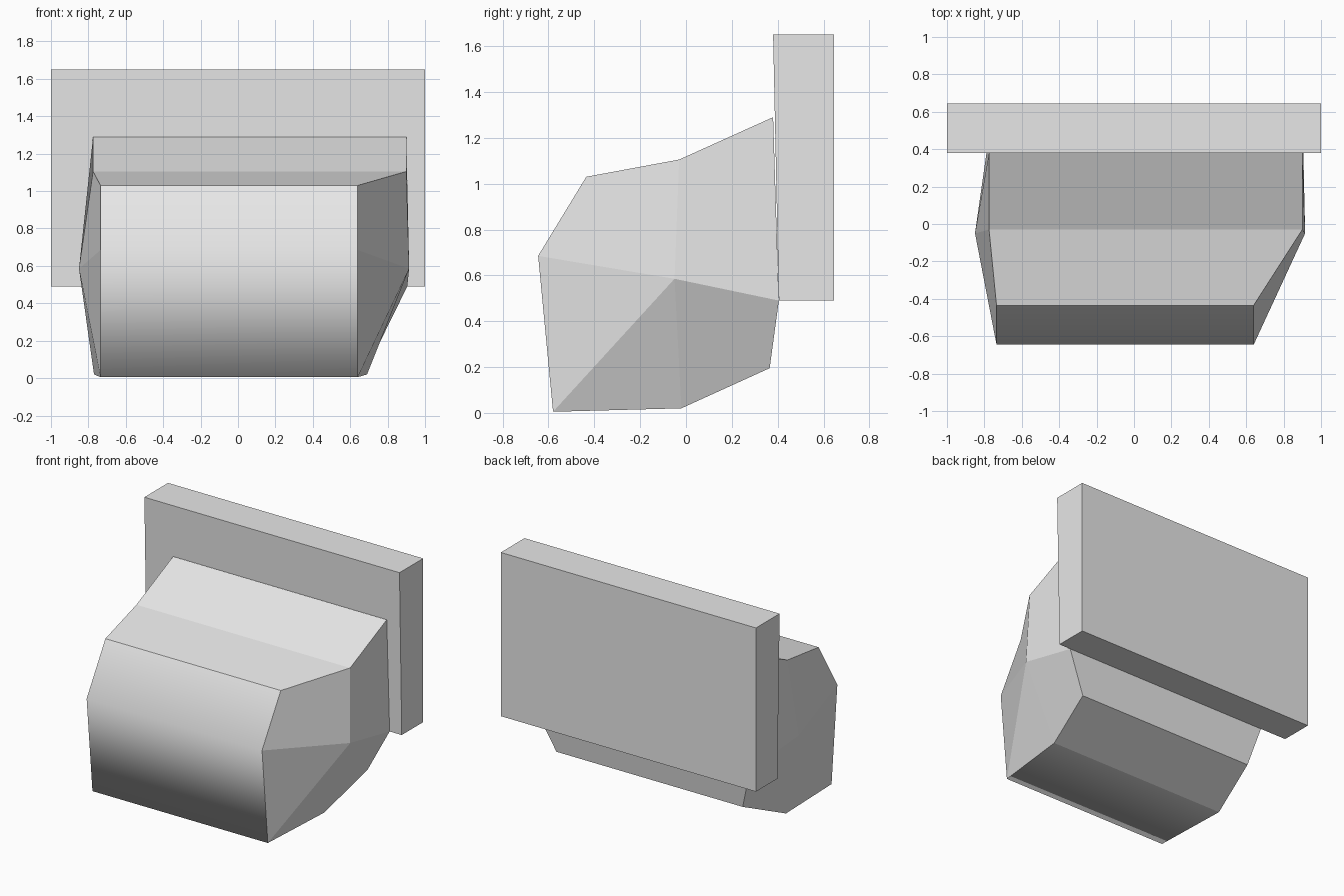
import bpy
import bmesh

cube = bpy.data.objects.get("Cube")
if cube:
    bpy.data.objects.remove(cube, do_unlink=True)

grey = bpy.data.materials.new("light_grey")
grey.use_nodes = True
grey.diffuse_color = (0.8, 0.8, 0.8, 1)
grey.node_tree.nodes["Principled BSDF"].inputs["Base Color"].default_value = (0.8, 0.8, 0.8, 1)


def finish(bm, name):
    bmesh.ops.recalc_face_normals(bm, faces=bm.faces)
    mesh = bpy.data.meshes.new(name)
    bm.to_mesh(mesh)
    bm.free()
    mesh.materials.append(grey)
    obj = bpy.data.objects.new(name, mesh)
    bpy.context.collection.objects.link(obj)
    return obj


def loft(bm, profile):
    """Stretch a side outline of (y, z, x_min, x_max) points across the width."""
    low = [bm.verts.new((a, y, z)) for y, z, a, b in profile]
    high = [bm.verts.new((b, y, z)) for y, z, a, b in profile]
    n = len(profile)
    bands = [bm.faces.new((low[i], low[(i + 1) % n], high[(i + 1) % n], high[i]))
             for i in range(n)]
    return low, high, bands


# Back plate, with a slightly sloping front
bm = bmesh.new()
plate = [(0.645, 0.49), (0.645, 1.65), (0.38, 1.65), (0.405, 0.49)]
low, high, bands = loft(bm, [(y, z, -1, 1) for y, z in plate])
bm.faces.new(low)
bm.faces.new(high)
finish(bm, "back_plate")

# Body outline, from the upper front edge down and around to the top
bm = bmesh.new()
outline = [
    (-0.435, 1.03, -0.735, 0.64),   # upper front
    (-0.645, 0.685, -0.735, 0.64),  # nose
    (-0.58, 0.005, -0.735, 0.64),   # lower front
    (-0.02, 0.02, -0.77, 0.69),     # underside
    (0.365, 0.195, -0.70, 0.76),    # lower back
    (0.405, 0.49, -0.785, 0.905),   # plate bottom
    (0.38, 1.29, -0.775, 0.90),     # plate joint
    (-0.03, 1.105, -0.775, 0.90),   # top crease
]
low, high, bands = loft(bm, outline)

# Each side bulges out to one point, with facets around it
for ring, x in ((low, -0.85), (high, 0.915)):
    peak = bm.verts.new((x, -0.05, 0.585))
    for corners in ((1, 0, 7), (7, 6, 5), (5, 4, 3), (3, 2), (2, 1)):
        bm.faces.new([peak] + [ring[i] for i in corners])

# Only the nose and underside are smooth; all other edges stay sharp
rounded = set(bands[:3])
for face in bm.faces:
    face.smooth = face in rounded
for edge in bm.edges:
    edge.smooth = all(f in rounded for f in edge.link_faces)
finish(bm, "body")
